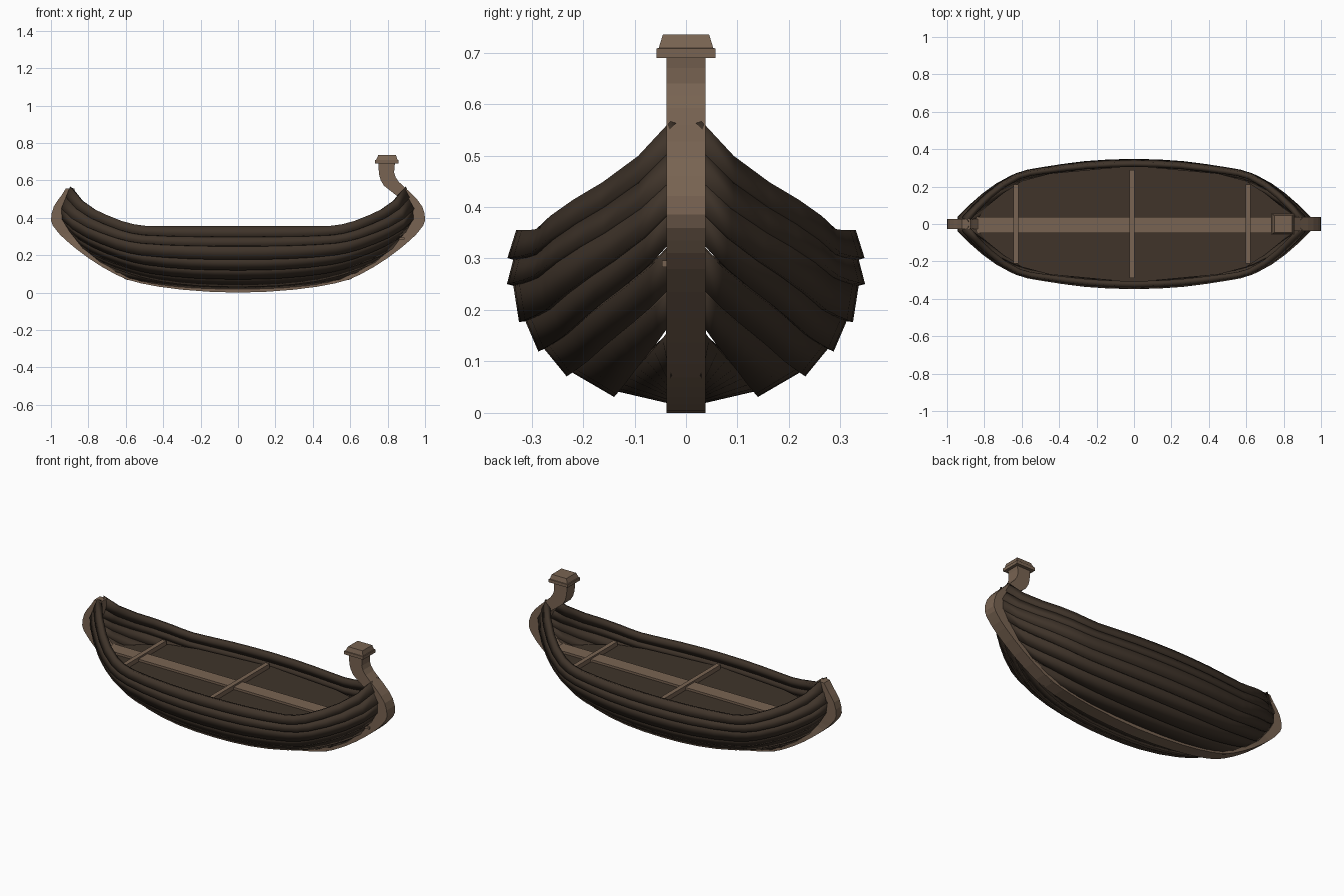
import bpy, bmesh, math
from mathutils import Vector

if "Cube" in bpy.data.objects:
    bpy.data.objects.remove(bpy.data.objects["Cube"])


def material(name, rgb):
    m = bpy.data.materials.new(name)
    m.diffuse_color = (*rgb, 1)
    m.use_nodes = True
    m.node_tree.nodes["Principled BSDF"].inputs["Base Color"].default_value = m.diffuse_color
    return m


DARK = material("dark_wood", (0.05, 0.034, 0.023))
LIGHT = material("light_wood", (0.19, 0.127, 0.085))


def make(name, verts, faces, mat, fix=True):
    me = bpy.data.meshes.new(name)
    me.from_pydata(verts, [], faces)
    if fix:
        bm = bmesh.new()
        bm.from_mesh(me)
        bmesh.ops.recalc_face_normals(bm, faces=bm.faces)
        bm.to_mesh(me)
        bm.free()
    me.materials.append(mat)
    ob = bpy.data.objects.new(name, me)
    bpy.context.collection.objects.link(ob)
    return ob


def smooth(ob, degrees):
    for o in bpy.context.selected_objects:
        o.select_set(False)
    ob.select_set(True)
    bpy.context.view_layer.objects.active = ob
    bpy.ops.object.shade_smooth_by_angle(angle=math.radians(degrees))


def loft(name, rings, mat):
    n = len(rings[0])
    verts = [v for r in rings for v in r]
    faces = [(i * n + j, i * n + (j + 1) % n, (i + 1) * n + (j + 1) % n, (i + 1) * n + j)
             for i in range(len(rings) - 1) for j in range(n)]
    faces += [tuple(range(n)), tuple(range(len(verts) - n, len(verts)))]
    return make(name, verts, faces, mat)


def rect(x0, x1, y0, y1, z):
    return [(x0, y0, z), (x1, y0, z), (x1, y1, z), (x0, y1, z)]


def box(name, x0, x1, y0, y1, z0, z1, mat):
    return loft(name, [rect(x0, x1, y0, y1, z0), rect(x0, x1, y0, y1, z1)], mat)


# Hull lines: plank edges amidships (y, z), where they meet the stem (x, z),
# and stations along the length (position, width, rise) of the top edge
MID = [(.032, .018), (.135, .042), (.224, .08), (.277, .126), (.313, .18),
       (.336, .25), (.335, .3), (.33, .355)]
END = [(.6, .07), (.74, .165), (.83, .237), (.9, .325), (.94, .39),
       (.945, .45), (.92, .51), (.898, .567)]
HALF = [(.14, .99, 0), (.28, .965, 0), (.42, .92, 0), (.55, .87, .01), (.62, .84, .05),
        (.69, .78, .13), (.78, .63, .28), (.86, .44, .44), (.94, .21, .68), (1, 0, 1)]
STATIONS = [(-u, w, r) for u, w, r in reversed(HALF)] + [(0, 1, 0)] + HALF


def hull_point(i, station, normal=(0, 0), lap=0):
    u, w, r = station
    low = 1 - i / 7                     # lower planks sweep up earlier
    w = w + ((1 - abs(u) ** 2.4) - w) * low
    r = r + (abs(u) ** 2.4 - r) * low
    (my, mz), (ex, ez) = MID[i], END[i]
    y = .03 + (my - .03) * w + lap * (normal[0] * w + .5 * (1 - w))
    z = mz + (ez - mz) * r + lap * normal[1] * w
    return (u * ex, -y, z)


# Overlapping planks, mirrored to the other side
for i in range(len(MID) - 1):
    d = (Vector(MID[i + 1]) - Vector(MID[i])).normalized()
    normal = (d.y, -d.x)
    lap = .012 if i else 0
    verts = [hull_point(i, s, normal, lap) for s in STATIONS]
    verts += [hull_point(i + 1, s) for s in STATIONS]
    n = len(STATIONS)
    faces = [(k, k + 1, n + k + 1, n + k) for k in range(n - 1)]
    ob = make("hull_plank_%d" % (i + 1), verts, faces, DARK, fix=False)
    sol = ob.modifiers.new("thickness", 'SOLIDIFY')
    sol.thickness = .026
    sol.offset = -1
    mir = ob.modifiers.new("other_side", 'MIRROR')
    mir.use_axis = (False, True, False)
    smooth(ob, 25)

# Keel with both stems: outer x, z and inner x, z, half width
BOW = [(.84, .695, .75, .695), (.835, .64, .755, .63), (.86, .592, .78, .572),
       (.93, .527, .86, .51)]
RUN = [(.985, .46, .9, .45), (1, .385, .92, .39), (.972, .335, .88, .345), (.92, .28, .84, .3),
       (.8, .185, .75, .24), (.65, .095, .6, .15), (.52, .05, .5, .1), (.3, .016, .3, .06)]
STERN = [(-.945, .518, -.88, .5), (-.92, .558, -.875, .558)]
path = BOW + RUN + [(0, 0, 0, .04)] + [(-a, b, -c, d) for a, b, c, d in reversed(RUN)] + STERN
path = [Vector((*p, .026 if p[0] < -.9 else .038)) for p in path]
fine = []
for k in range(len(path) - 1):          # rounded in-between points
    p, q = path[k], path[k + 1]
    before, after = path[max(k - 1, 0)], path[min(k + 2, len(path) - 1)]
    fine += [p, (9 * (p + q) - before - after) / 16]
fine.append(path[-1])
rings = [[(a, -h, b), (a, h, b), (c, h, d), (c, -h, d)]
         for a, b, c, d, h in ((p[0], max(p[1], 0), p[2], p[3], p[4]) for p in fine)]
loft("keel_and_stems", rings, LIGHT)

# Cap on the bow post
loft("bow_cap", [rect(.733, .857, -.057, .057, .69), rect(.733, .857, -.057, .057, .708),
                 rect(.738, .853, -.053, .053, .709), rect(.75, .845, -.045, .045, .735)], LIGHT)

# Deck plate inside the hull
edge = [(0, .312), (.45, .27), (.6, .23), (.7, .165), (.78, .1), (.85, .03)]
side = [(-x, y) for x, y in reversed(edge[1:])] + edge
outline = side + [(x, -y) for x, y in reversed(side)]
loft("deck", [[(x, y, z) for x, y in outline] for z in (.266, .28)], DARK)

# Centre board and cross beams
box("centre_board", -.86, .89, -.047, .037, .283, .296, LIGHT)
for x, half in ((-.63, .212), (-.01, .29), (.61, .212)):
    box("cross_beam", x - .013, x + .013, -half, half, .28, .306, LIGHT)
